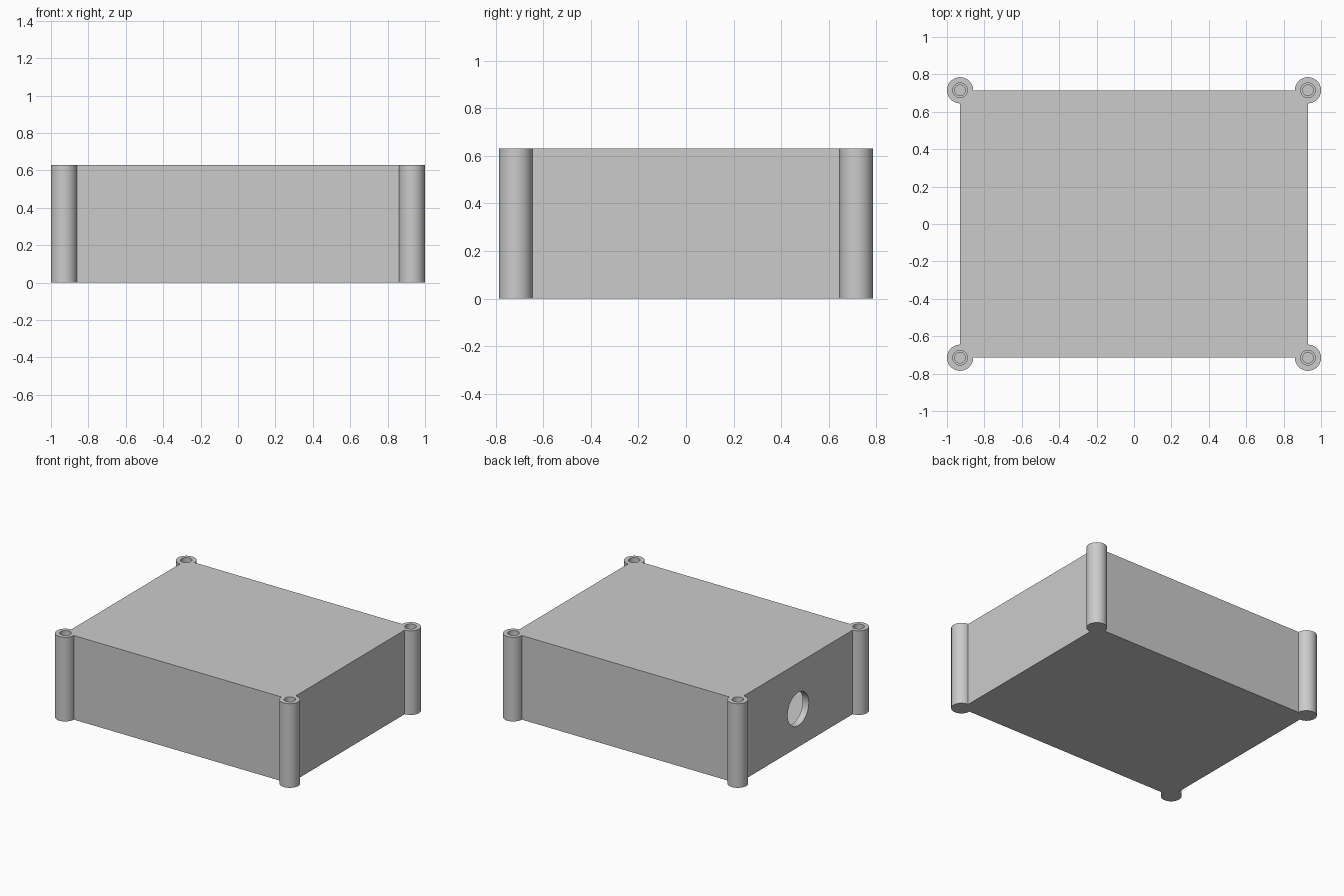
import bpy, math

if "Cube" in bpy.data.objects:
    bpy.data.objects.remove(bpy.data.objects["Cube"])

W, D, H = 0.93, 0.715, 0.63     # half width, half depth, height
WALL = 0.05

grey = bpy.data.materials.new("plain_grey")
grey.diffuse_color = (0.6, 0.6, 0.6, 1)
grey.use_nodes = True
grey.node_tree.nodes["Principled BSDF"].inputs["Base Color"].default_value = grey.diffuse_color


def box(name, hx, hy, z0, z1):
    bpy.ops.mesh.primitive_cube_add(size=1, location=(0, 0, (z0 + z1) / 2))
    ob = bpy.context.object
    ob.name = name
    ob.scale = (2 * hx, 2 * hy, z1 - z0)
    bpy.ops.object.transform_apply(location=True, rotation=True, scale=True)
    return ob


def cylinder(name, r, length, loc, rot=(0, 0, 0), sides=48):
    bpy.ops.mesh.primitive_cylinder_add(vertices=sides, radius=r, depth=length,
                                        location=loc, rotation=rot)
    ob = bpy.context.object
    ob.name = name
    bpy.ops.object.transform_apply(location=True, rotation=True, scale=True)
    return ob


def combine(target, tool, operation):
    mod = target.modifiers.new("bool", 'BOOLEAN')
    mod.operation, mod.object, mod.solver = operation, tool, 'EXACT'
    bpy.context.view_layer.objects.active = target
    bpy.ops.object.modifier_apply(modifier=mod.name)
    bpy.data.objects.remove(tool, do_unlink=True)


# hollow case
case = box("enclosure", W, D, 0, H)
combine(case, box("cavity", W - WALL, D - WALL, WALL, H - WALL), 'DIFFERENCE')

# corner screw posts with stepped blind holes
for x in (-W, W):
    for y in (-D, D):
        combine(case, cylinder("post", 0.07, H, (x, y, H / 2)), 'UNION')
        combine(case, cylinder("clearance_hole", 0.039, 2 * WALL, (x, y, H)), 'DIFFERENCE')
        depth = H - WALL
        combine(case, cylinder("screw_hole", 0.028, depth, (x, y, WALL + depth / 2)), 'DIFFERENCE')

# round cable opening in the left wall
combine(case, cylinder("cable_hole", 0.125, 0.2, (-W, 0, 0.285),
                       (0, math.pi / 2, 0), 64), 'DIFFERENCE')

case.data.materials.clear()
case.data.materials.append(grey)
bpy.ops.object.select_all(action='DESELECT')
case.select_set(True)
bpy.context.view_layer.objects.active = case
bpy.ops.object.shade_smooth_by_angle(angle=math.radians(30))
